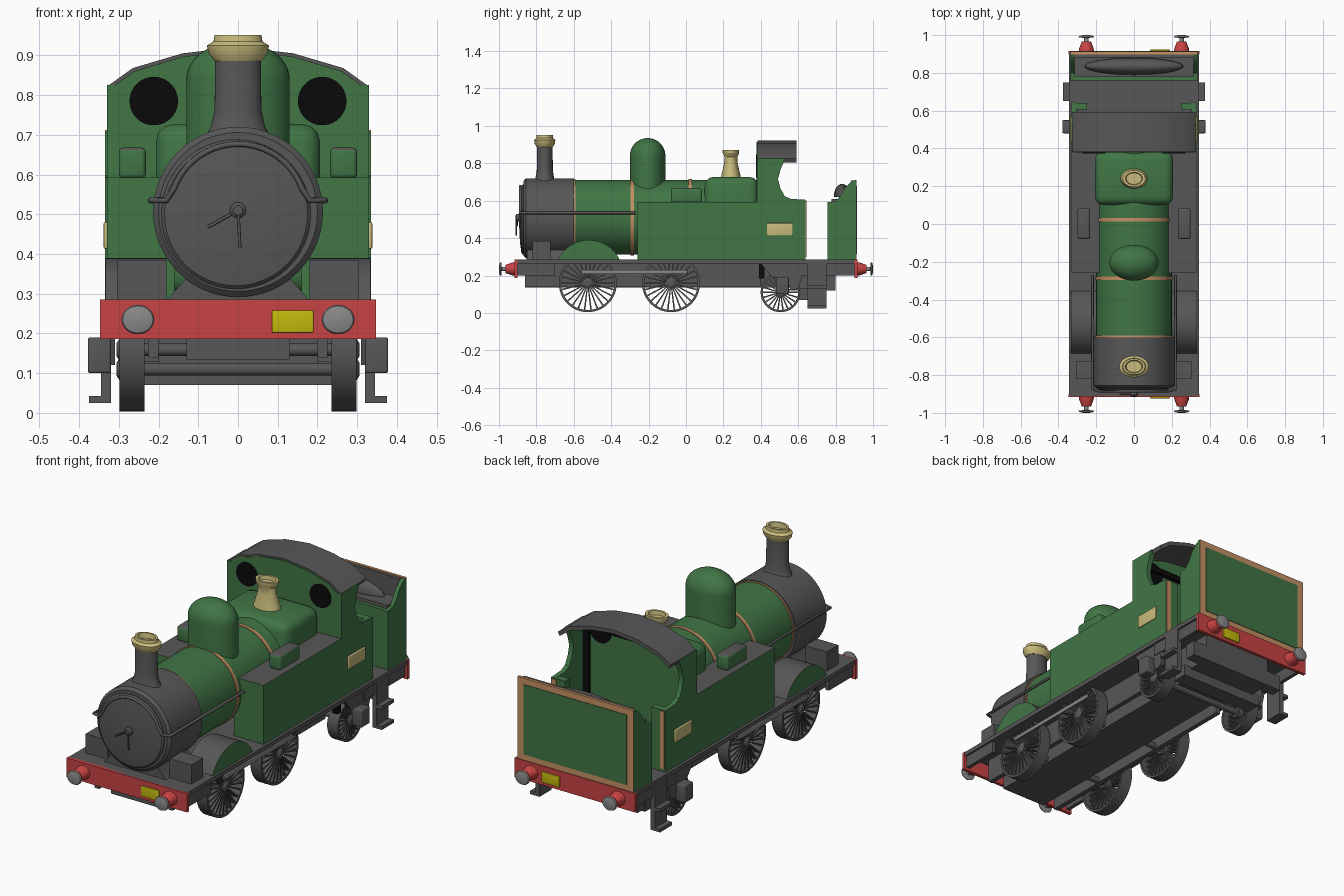
import bpy, bmesh, math
from mathutils import Vector

old = bpy.data.objects.get("Cube")
if old:
    bpy.data.objects.remove(old, do_unlink=True)


def material(name, r, g, b):
    m = bpy.data.materials.new(name)
    m.use_nodes = True
    m.diffuse_color = (r, g, b, 1)
    bsdf = m.node_tree.nodes["Principled BSDF"]
    bsdf.inputs["Base Color"].default_value = (r, g, b, 1)
    bsdf.inputs["Roughness"].default_value = 0.6
    return m


GREEN = material("green paint", .052, .18, .06)
GREY = material("dark grey", .095, .095, .095)
STEEL = material("light steel", .25, .25, .25)
RED = material("red paint", .58, .056, .056)
BRASS = material("brass", .58, .5, .2)
YELLOW = material("yellow paint", .55, .49, .004)
ORANGE = material("orange lining", .56, .28, .13)
BLACK = material("black", .003, .003, .003)
SIDES = (("left", 1), ("right", -1))


def finish(bm, name, mat, second=None, rule=None):
    """Turn a bmesh into an object; faces passing the rule get the second colour."""
    bmesh.ops.recalc_face_normals(bm, faces=bm.faces)
    bm.normal_update()
    if rule:
        for f in bm.faces:
            f.material_index = int(rule(f.normal))
    me = bpy.data.meshes.new(name)
    bm.to_mesh(me)
    bm.free()
    me.materials.append(mat)
    if second:
        me.materials.append(second)
    me.shade_smooth()
    me.set_sharp_from_angle(angle=math.radians(32))
    ob = bpy.data.objects.new(name, me)
    bpy.context.collection.objects.link(ob)
    return ob


def box(name, x, y, z, mat, bevel=0, second=None, rule=None):
    bm = bmesh.new()
    bmesh.ops.create_cube(bm, size=1)
    for v in bm.verts:
        v.co = [(lo + hi) / 2 + c * (hi - lo) for c, (lo, hi) in zip(v.co, (x, y, z))]
    if bevel:
        bmesh.ops.bevel(bm, geom=bm.edges[:], offset=bevel, segments=3, affect='EDGES', profile=.5)
    return finish(bm, name, mat, second, rule)


def span(s, a, b):
    """Interval mirrored to side s."""
    return tuple(sorted((s * a, s * b)))


def prism(name, pts, lo, hi, mat, axis='X', second=None, rule=None):
    """Extrude a (y, z) outline along X, or an (x, z) outline along Y."""
    bm = bmesh.new()
    at = (lambda p, t: (t, *p)) if axis == 'X' else (lambda p, t: (p[0], t, p[1]))
    a = [bm.verts.new(at(p, lo)) for p in pts]
    b = [bm.verts.new(at(p, hi)) for p in pts]
    bm.faces.new(a)
    bm.faces.new(b)
    for i in range(len(pts)):
        j = (i + 1) % len(pts)
        bm.faces.new((a[i], a[j], b[j], b[i]))
    return finish(bm, name, mat, second, rule)


def lathe(name, profile, centre, axis, mat, stretch=1, seg=40, closed=False):
    """Spin (radius, offset) points round an axis; stretch widens the x radius."""
    bm = bmesh.new()
    c = Vector(centre)
    rings = []
    for r, t in profile:
        ring = []
        for i in range(seg):
            u = r * math.cos(math.tau * i / seg)
            w = r * math.sin(math.tau * i / seg)
            p = {'X': (t, u, w), 'Y': (u * stretch, t, w), 'Z': (u * stretch, w, t)}[axis]
            ring.append(bm.verts.new(c + Vector(p)))
        rings.append(ring)
    pairs = list(zip(rings, rings[1:])) + ([(rings[-1], rings[0])] if closed else [])
    for a, b in pairs:
        for i in range(seg):
            j = (i + 1) % seg
            bm.faces.new((a[i], a[j], b[j], b[i]))
    if not closed:
        bm.faces.new(rings[0])
        bm.faces.new(rings[-1])
    return finish(bm, name, mat)


def rod(name, pts, radius, mat):
    cu = bpy.data.curves.new(name, 'CURVE')
    cu.dimensions = '3D'
    cu.bevel_depth, cu.bevel_resolution, cu.use_fill_caps = radius, 2, True
    sp = cu.splines.new('POLY')
    sp.points.add(len(pts) - 1)
    for p, co in zip(sp.points, pts):
        p.co = (*co, 1)
    cu.materials.append(mat)
    bpy.context.collection.objects.link(bpy.data.objects.new(name, cu))


def arc(cx, cz, r, a0, a1, n):
    angles = [math.radians(a0 + (a1 - a0) * i / n) for i in range(n + 1)]
    return [(cx + r * math.cos(a), cz + r * math.sin(a)) for a in angles]


def upward(n):
    return n.z > .5


# Chassis
box("running_plate", (-.345, .345), (-.91, .91), (.262, .285), GREY)
box("main_frame", (-.13, .13), (-.86, .58), (.135, .265), GREY)
box("rear_frame", (-.2, .2), (.56, .8), (.12, .265), GREY)
box("rear_cross_bar", (-.24, .24), (.6, .68), (.07, .13), GREY)
box("rear_lower_bar", (-.28, .28), (.74, .8), (.12, .2), GREY)
for side, s in SIDES:
    box(f"front_valance_{side}", span(s, .315, .335), (-.91, -.7), (.2, .265), GREY)
    box(f"inner_frame_{side}", span(s, .2, .225), (-.86, .4), (.14, .265), GREY)
    box(f"rear_valance_{side}", span(s, .315, .335), (.56, .91), (.2, .265), GREY)
    prism(f"rear_hanger_{side}", [(.4, .265), (.64, .265), (.6, .13), (.56, .12), (.54, .19), (.46, .19)],
          *span(s, .31, .33), GREY)
    box(f"axle_box_{side}", span(s, .32, .378), (.48, .55), (.1, .19), GREY, .006)
    box(f"step_hanger_{side}", span(s, .32, .345), (.65, .75), (.03, .265), GREY)
    box(f"step_tread_{side}", span(s, .32, .375), (.65, .75), (.025, .042), GREY)
    box(f"upper_step_{side}", span(s, .32, .375), (.65, .75), (.13, .148), GREY)

# Buffer beams with buffers and plates
for end, e in (("front", -1), ("rear", 1)):
    box(f"{end}_buffer_beam", (-.348, .348), span(e, .9, .917), (.186, .285), RED)
    box(f"{end}_yellow_plate", (.085, .19), span(e, .915, .923), (.202, .258), YELLOW, .003)
    for side, s in SIDES:
        lathe(f"{end}_buffer_body_{side}", [(.036, e * .915), (.034, e * .93), (.022, e * .965)],
              (s * .252, 0, .235), 'Y', RED, 1.12, 24)
        lathe(f"{end}_buffer_head_{side}", [(.011, e * .96), (.011, e * .985), (.037, e * .988),
              (.034, e * .995), (.015, e)], (s * .252, 0, .235), 'Y', STEEL, 1.12, 24)

# Spoked wheels, axles and coupling rods
for label, y, r, count in (("front", -.525, .155, 26), ("middle", -.08, .155, 26), ("rear", .505, .106, 22)):
    z = r + .004
    lathe(f"{label}_axle", [(.016, -.3), (.016, .3)], (0, y, z), 'X', GREY, seg=20)
    for side, s in SIDES:
        lathe(f"{label}_wheel_rim_{side}", [(r, .235), (r, .298), (r - .012, .298), (r - .012, .235)],
              (0, y, z), 'X', GREY, seg=48, closed=True).scale.x = s
        lathe(f"{label}_wheel_hub_{side}", [(.028, s * .24), (.028, s * .298), (.016, s * .306)],
              (0, y, z), 'X', GREY, seg=24)
        bm = bmesh.new()
        for i in range(count):
            a = math.tau * i / count
            d, w = Vector((0, math.cos(a), math.sin(a))), Vector((0, -math.sin(a), math.cos(a)))
            c = Vector((s * .28, y, z))
            v = [[bm.verts.new(c + Vector((dx, 0, 0)) + d * q + w * k * .0042)
                  for q, k in ((.015, -.7), (r - .008, -1), (r - .008, 1), (.015, .7))] for dx in (-.014, .014)]
            bm.faces.new(v[0])
            bm.faces.new(v[1])
            for k in range(4):
                bm.faces.new((v[0][k], v[0][k - 1], v[1][k - 1], v[1][k]))
        finish(bm, f"{label}_wheel_spokes_{side}", GREY)
for side, s in SIDES:
    box(f"coupling_rod_{side}", span(s, .304, .314), (-.56, .01), (.208, .23), STEEL, .003)

# Boiler, smokebox and lining bands
lathe("boiler", [(.2, -.6), (.2, .4)], (0, 0, .512), 'Y', GREEN, seg=56)
lathe("smokebox", [(.2, -.868), (.214, -.855), (.214, -.6)], (0, 0, .506), 'Y', GREY, seg=56)
lathe("smokebox_door", [(.188, -.86), (.188, -.872), (.18, -.88), (.12, -.888), (.02, -.893)],
      (-.005, 0, .5), 'Y', GREY, seg=48)
prism("smokebox_saddle", [(-.18, .283), (.18, .283), (.13, .34), (.12, .4), (-.12, .4), (-.13, .34)],
      -.85, -.6, GREY, 'Y')
for i, y in enumerate((-.6, -.288, .022)):
    lathe(f"boiler_band_{i + 1}", [(.204, y - .009), (.204, y + .009)], (0, 0, .512), 'Y', ORANGE, seg=56)
lathe("door_handle_hub", [(.02, -.89), (.02, -.905), (.012, -.912)], (0, 0, .51), 'Y', GREY, seg=20)
rod("door_handle_long", [(0, -.908, .51), (.005, -.908, .415)], .004, GREY)
rod("door_handle_short", [(0, -.902, .51), (-.075, -.902, .468)], .004, GREY)

# Handrail looping over the smokebox door and running along the boiler
loop = [(x, -.885, z) for x, z in arc(0, .505, .172, 20, 160, 20)]
rod("handrail", [(.22, -.27, .535), (.22, -.875, .535), (.18, -.885, .535)] + loop +
    [(-.18, -.885, .535), (-.22, -.875, .535), (-.22, -.27, .535)], .0075, GREY)

# Chimney, dome, firebox and safety valve
lathe("chimney", [(.062, .69), (.05, .72), (.043, .76), (.042, .895)], (0, -.755, 0), 'Z', GREY, 1.37)
lathe("chimney_cap", [(.043, .886), (.054, .905), (.057, .925), (.045, .935), (.043, .951), (.034, .951),
      (.03, .925)], (0, -.755, 0), 'Z', BRASS, 1.37)
dome = [(.095, .55), (.095, .84)] + arc(0, .84, .095, 8, 88, 10)
lathe("steam_dome", dome, (0, -.205, 0), 'Z', GREEN, 1.37)
box("firebox", (-.207, .207), (.1, .385), (.3, .727), GREEN, .045)
lathe("safety_valve", [(.055, .71), (.05, .74), (.036, .8), (.034, .835), (.044, .855), (.044, .87), (.033, .87),
      (.03, .85)], (0, .24, 0), 'Z', BRASS, 1.37)

# Tanks, toolboxes, sandboxes and splashers
splash = arc(-.52, .208, .182, 25, 155, 20)
for side, s in SIDES:
    box(f"side_tank_{side}", span(s, .16, .33), (-.26, .385), (.28, .592), GREEN, 0, GREY, upward)
    box(f"tank_toolbox_{side}", span(s, .232, .3), (-.08, .085), (.59, .668), GREEN, .012, GREY, upward)
    box(f"sandbox_{side}", span(s, .18, .305), (-.82, -.725), (.28, .385), GREY)
    prism(f"wheel_splasher_{side}", splash, *span(s, .18, .333), GREEN, 'X', GREY, lambda n: abs(n.x) < .5)

# Cab
roof_edge = [(.325, .825), (.265, .868), (.14, .905), (0, .921)]
crown = roof_edge + [(-x, z) for x, z in roof_edge[-2::-1]]
prism("cab_front", [(-.32, .285)] + [(x * .985, z - .008) for x, z in reversed(crown)] + [(.32, .285)],
      .378, .4, GREEN, 'Y')
prism("cab_roof", crown + [(x * .97, z - .02) for x, z in reversed(crown)], .382, .592, GREY, 'Y')
opening = [(.64, .605), (.56, .61), (.527, .625), (.503, .67), (.492, .716), (.505, .765), (.53, .825)]
for side, s in SIDES:
    prism(f"cab_side_{side}", [(.38, .285), (.64, .285)] + opening + [(.38, .825)], *span(s, .305, .33), GREEN)
    box(f"cab_rear_return_{side}", span(s, .25, .32), (.605, .64), (.285, .605), GREEN)
    box(f"cab_rear_lining_{side}", span(s, .3, .325), (.638, .644), (.3, .6), ORANGE)
    box(f"cab_plate_{side}", span(s, .328, .338), (.432, .57), (.413, .48), BRASS, .004)
    lathe(f"cab_window_{side}", [(.061, .374), (.061, .404)], (s * .212, 0, .785), 'Y', BLACK)
box("cab_pipe", (.27, .3), (.39, .42), (.185, .83), BLACK)
box("cab_cross_pipe", (-.29, .29), (.4, .42), (.79, .82), BLACK)

# Bunker with coal load and lined back panel
bunker = [(.757, .285), (.91, .285), (.91, .712), (.885, .703), (.85, .67), (.825, .625), (.8, .598), (.757, .592)]
for side, s in SIDES:
    prism(f"bunker_side_{side}", bunker, *span(s, .315, .335), GREEN)
box("bunker_front", (-.32, .32), (.76, .78), (.285, .592), GREEN)
box("bunker_fill", (-.316, .316), (.778, .9), (.285, .61), GREY)
box("bunker_liner", (-.316, .316), (.882, .9), (.6, .709), GREY)
box("bunker_back", (-.335, .335), (.898, .912), (.285, .712), ORANGE)
box("bunker_back_panel", (-.297, .297), (.91, .915), (.315, .68), GREEN)
lump = [(.045 * math.cos(a), .62 + .07 * math.sin(a)) for a in (math.radians(d) for d in range(0, 90, 11))]
lathe("coal_load", lump, (0, .835, 0), 'Z', GREY, 5.8)
